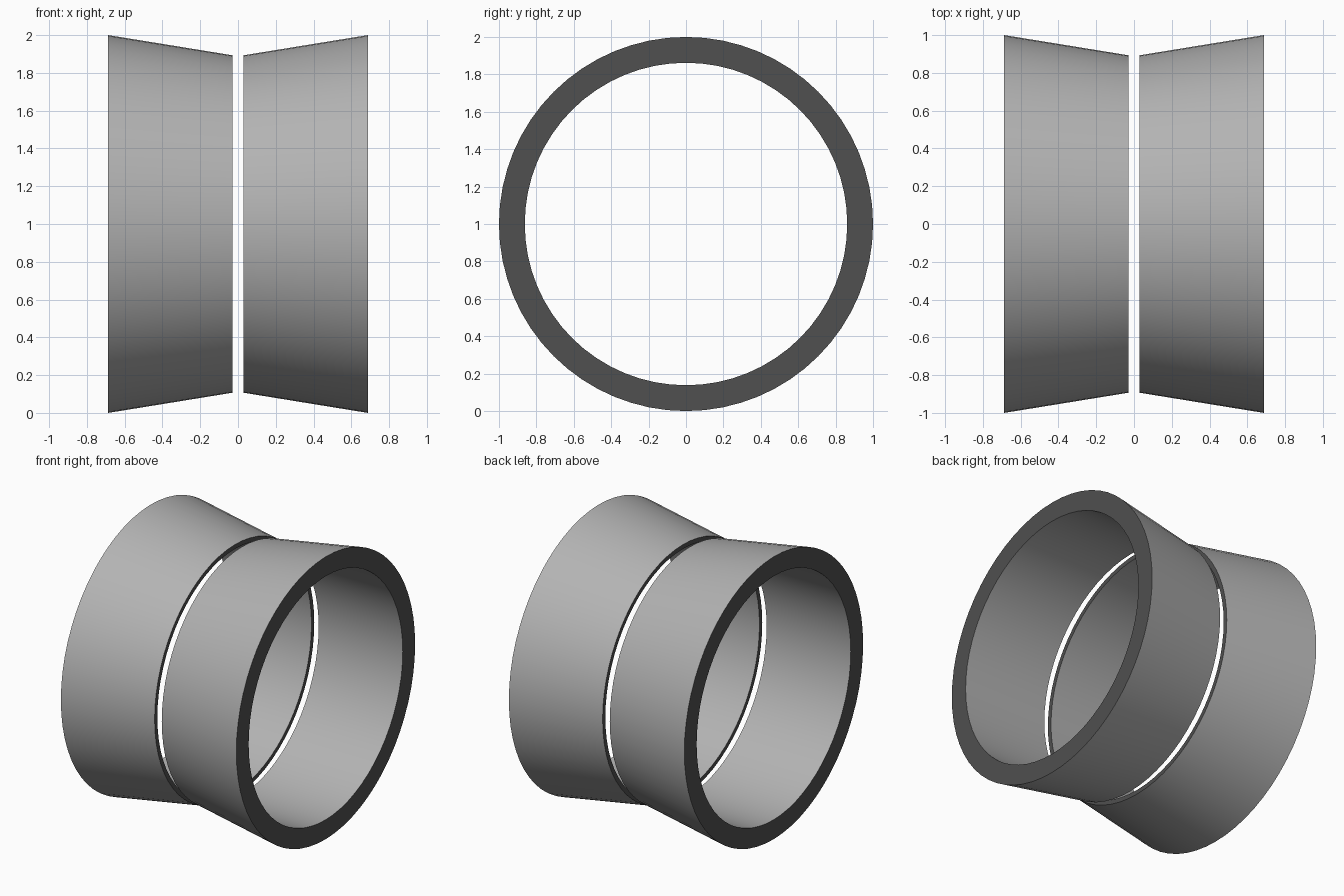
import bpy, bmesh, math

if "Cube" in bpy.data.objects:
    bpy.data.objects.remove(bpy.data.objects["Cube"])

SEGMENTS = 64


def material(name, v):
    m = bpy.data.materials.new(name)
    m.diffuse_color = (v, v, v, 1)
    m.use_nodes = True
    m.node_tree.nodes["Principled BSDF"].inputs["Base Color"].default_value = m.diffuse_color
    return m


wall_grey = material("wall grey", 0.45)
rim_dark = material("rim dark grey", 0.08)

# Half profile (x, radius): straight bore, outside tapering toward the middle gap
PROFILE = [(0.687, 1.0), (0.687, 0.862), (0.028, 0.862), (0.028, 0.893)]


def tapered_ring(name, side):
    bm = bmesh.new()
    loops = []
    for i in range(SEGMENTS):
        a = 2 * math.pi * i / SEGMENTS
        loops.append([bm.verts.new((side * x, r * math.cos(a), 1 + r * math.sin(a)))
                      for x, r in PROFILE])
    n = len(PROFILE)
    for i in range(SEGMENTS):
        a, b = loops[i], loops[(i + 1) % SEGMENTS]
        for j in range(n):
            k = (j + 1) % n
            bm.faces.new((a[j], a[k], b[k], b[j]))
    bmesh.ops.recalc_face_normals(bm, faces=bm.faces)
    # Flat end rims are dark, walls are light
    for f in bm.faces:
        f.material_index = 1 if abs(f.normal.x) > 0.9 else 0
    me = bpy.data.meshes.new(name)
    bm.to_mesh(me)
    bm.free()
    me.materials.append(wall_grey)
    me.materials.append(rim_dark)
    ob = bpy.data.objects.new(name, me)
    bpy.context.collection.objects.link(ob)
    bpy.ops.object.select_all(action='DESELECT')
    ob.select_set(True)
    bpy.context.view_layer.objects.active = ob
    bpy.ops.object.shade_smooth_by_angle(angle=math.radians(30))


# Mirrored pair of rings
tapered_ring("left_ring", -1)
tapered_ring("right_ring", 1)
